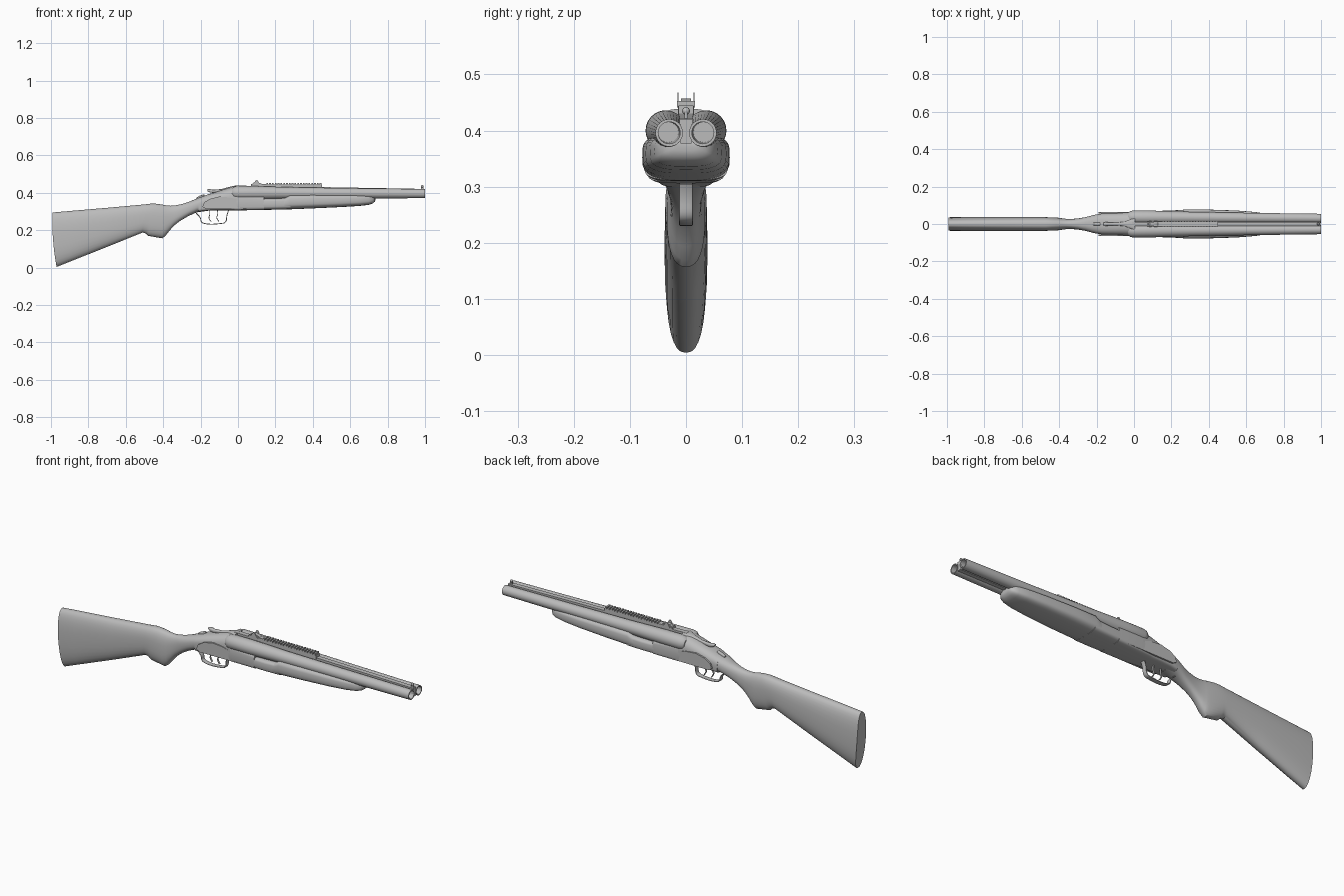
import bpy, bmesh, math
from mathutils import Vector, Matrix

cube = bpy.data.objects.get("Cube")
if cube:
    bpy.data.objects.remove(cube, do_unlink=True)

grey = bpy.data.materials.new("plain grey")
grey.use_nodes = True
COLOUR = (0.5, 0.5, 0.5, 1)
grey.diffuse_color = COLOUR
grey.node_tree.nodes["Principled BSDF"].inputs["Base Color"].default_value = COLOUR


def finish(name, bm, smooth=35):
    bmesh.ops.recalc_face_normals(bm, faces=bm.faces)
    mesh = bpy.data.meshes.new(name)
    bm.to_mesh(mesh)
    bm.free()
    obj = bpy.data.objects.new(name, mesh)
    bpy.context.collection.objects.link(obj)
    mesh.materials.append(grey)
    if smooth:
        bpy.ops.object.select_all(action='DESELECT')
        obj.select_set(True)
        bpy.context.view_layer.objects.active = obj
        bpy.ops.object.shade_smooth_by_angle(angle=math.radians(smooth))
    return obj


def skin(bm, rings, caps=True):
    n = len(rings[0])
    for a, b in zip(rings, rings[1:]):
        for i in range(n):
            j = (i + 1) % n
            bm.faces.new((a[i], a[j], b[j], b[i]))
    if caps:
        bm.faces.new(rings[0])
        bm.faces.new(rings[-1])


def power(v, p):
    return math.copysign(abs(v) ** p, v)


def loft(name, sections, upper=2.5, lower=2.5, n=32, bow=0):
    """Sections are (top x, top z, bottom x, bottom z, half width)."""
    bm = bmesh.new()
    rings = []
    for k, (xt, zt, xb, zb, w) in enumerate(sections):
        ring = []
        for i in range(n):
            a = 2 * math.pi * i / n
            e = 2 / (upper if math.sin(a) > 0 else lower)
            t = power(math.sin(a), e)
            f = (t + 1) / 2
            x = xb + (xt - xb) * f - (bow * (1 - t * t) if k == 0 else 0)
            ring.append(bm.verts.new((x, w * power(math.cos(a), e), zb + (zt - zb) * f)))
        rings.append(ring)
    skin(bm, rings)
    return finish(name, bm)


def box(name, x0, x1, w, z0, z1, y=0.0, drop=0.0):
    """Box along x whose top falls by drop at the far end."""
    bm = bmesh.new()
    rings = [[bm.verts.new((x, y + sy * w, z)) for sy, z in
              ((-1, z0), (1, z0), (1, z1 - d), (-1, z1 - d))]
             for x, d in ((x0, 0), (x1, drop))]
    skin(bm, rings)
    return finish(name, bm, 0)


def plate(name, outline, y, thick):
    """Side outline in x and z, extruded across y."""
    bm = bmesh.new()
    skin(bm, [[bm.verts.new((x, y + s * thick, z)) for x, z in outline] for s in (-1, 1)])
    return finish(name, bm)


def strip(name, path, width, thick):
    """Curved band bent in the side plane."""
    cu = bpy.data.curves.new(name, 'CURVE')
    cu.dimensions = '2D'
    cu.fill_mode = 'NONE'
    cu.extrude, cu.bevel_depth, cu.bevel_resolution = width, thick, 1
    sp = cu.splines.new('NURBS')
    sp.points.add(len(path) - 1)
    for p, (x, z) in zip(sp.points, path):
        p.co = (x, z, 0, 1)
    sp.use_endpoint_u, sp.order_u, sp.resolution_u = True, 3, 6
    obj = bpy.data.objects.new(name, cu)
    bpy.context.collection.objects.link(obj)
    obj.rotation_euler.x = math.pi / 2
    cu.materials.append(grey)
    bpy.ops.object.select_all(action='DESELECT')
    obj.select_set(True)
    bpy.context.view_layer.objects.active = obj
    bpy.ops.object.convert(target='MESH')
    bpy.ops.object.shade_smooth_by_angle(angle=math.radians(40))


def barrel(name, side):
    profile = [(-.035, .012), (-.032, .024), (-.022, .032), (-.005, .036), (.1, .036),
               (.3, .031), (.6, .0275), (1, .0245), (1, .0195), (.75, .018)]
    bm = bmesh.new()
    rings = []
    for x, r in profile:
        cy, cz = side * (.036 - .006 * x), .4 - .004 * x
        rings.append([bm.verts.new((x, cy + r * math.cos(i * math.pi / 16),
                                    cz + r * math.sin(i * math.pi / 16))) for i in range(32)])
    skin(bm, rings)
    finish(name, bm)


# Butt stock with pistol grip, narrowing to the wrist
loft("stock", [
    (-.992, .295, -.97, .004, .036), (-.9, .303, -.9, .032, .038),
    (-.7, .32, -.7, .111, .038), (-.5, .338, -.51, .188, .037),
    (-.47, .342, -.492, .182, .037), (-.44, .342, -.48, .17, .036),
    (-.41, .338, -.405, .157, .034), (-.385, .333, -.388, .17, .031),
    (-.36, .331, -.37, .193, .028), (-.335, .333, -.345, .222, .027),
    (-.3, .34, -.31, .25, .029), (-.26, .353, -.265, .276, .036),
    (-.22, .37, -.22, .296, .047), (-.17, .388, -.17, .303, .055)], bow=.008)

# Receiver: sloping rear body and flat bar beneath the barrels
loft("receiver", [
    (-.21, .372, -.21, .3, .049), (-.17, .389, -.17, .304, .056),
    (-.12, .404, -.12, .306, .058), (-.07, .42, -.07, .306, .06),
    (-.03, .432, -.03, .306, .063), (.0, .436, .0, .306, .066)], upper=2.6, lower=6)
loft("receiver_bar", [(-.06, .4, -.06, .306, .06), (.0, .395, .0, .306, .066),
                      (.14, .385, .14, .309, .07)], 5, 6)

# Thin lock plates with rounded front ends
lock = [(-.19, .325), (-.17, .314), (.12, .316), (.136, .322), (.143, .338), (.136, .353),
        (.12, .36), (.0, .363), (-.04, .375), (-.1, .38), (-.15, .368), (-.18, .35)]
for side, label in ((1, "left"), (-1, "right")):
    plate(label + "_lock_plate", lock, side * .061, .004)
    barrel(label + "_barrel", side)

# Fore-end: iron section, then the long wooden grip with a rounded nose
loft("fore_end_iron", [(.135, .37, .135, .309, .07), (.2, .37, .2, .31, .073),
                       (.28, .375, .28, .312, .075)], 5, 4)
loft("fore_end", [
    (.235, .366, .235, .311, .073), (.26, .38, .26, .311, .076), (.28, .392, .28, .312, .078),
    (.4, .392, .4, .317, .077), (.55, .391, .55, .324, .072), (.65, .39, .65, .33, .064),
    (.7, .388, .7, .336, .056), (.72, .386, .72, .343, .048),
    (.732, .384, .732, .353, .036), (.735, .38, .735, .364, .02)], 4, 3.2)

# Rib joining the barrels
box("barrel_rib", -.01, .997, .012, .392, .439, drop=.018)
box("under_rib", .7, .997, .01, .377, .395)

# Sighting rail with cross teeth
box("sight_rail", .15, .45, .013, .425, .445)
for i in range(20):
    x = .152 + i * .015
    box("rail_tooth", x, x + .009, .016, .443, .453)

# Rear sight: base, peep block and protecting ears
box("rear_sight_base", .07, .15, .014, .428, .447)
plate("rear_sight_block", [(.075, .445), (.085, .455), (.1, .457), (.125, .45), (.13, .445)], 0, .009)
for s in (-1, 1):
    plate("rear_sight_ear", [(.08, .44), (.088, .457), (.097, .468), (.105, .466),
                             (.112, .452), (.125, .44)], s * .0145, .001)

# Front bead
box("front_sight_post", .978, .992, .003, .415, .432)
bm = bmesh.new()
bmesh.ops.create_uvsphere(bm, u_segments=12, v_segments=8, radius=.007,
                          matrix=Matrix.Translation(Vector((.985, 0, .435))))
finish("front_sight_bead", bm)

# Top lever with thumb knob, and safety slide on the tang
loft("top_lever", [(-.165, .418, -.163, .408, .006), (-.155, .421, -.15, .402, .011),
                   (-.135, .417, -.135, .4, .009), (-.09, .42, -.09, .405, .008),
                   (-.05, .431, -.05, .41, .012), (-.02, .438, -.02, .42, .024),
                   (.005, .439, .005, .42, .035)], 3, 3, 16)
loft("safety_slide", [(-.222, .374, -.222, .36, .006), (-.21, .383, -.21, .36, .008),
                      (-.185, .391, -.185, .37, .008), (-.18, .39, -.18, .37, .006)], 4, 4, 16)

# Trigger guard and the two triggers
strip("trigger_guard", [(-.05, .306), (-.06, .285), (-.062, .24), (-.1, .235), (-.15, .231),
                        (-.2, .24), (-.198, .27), (-.225, .292)], .01, .0022)
for name, x in (("front_trigger", -.11), ("rear_trigger", -.152)):
    strip(name, [(x, .31), (x + .004, .285), (x - .008, .265), (x + .008, .247)], .003, .002)
